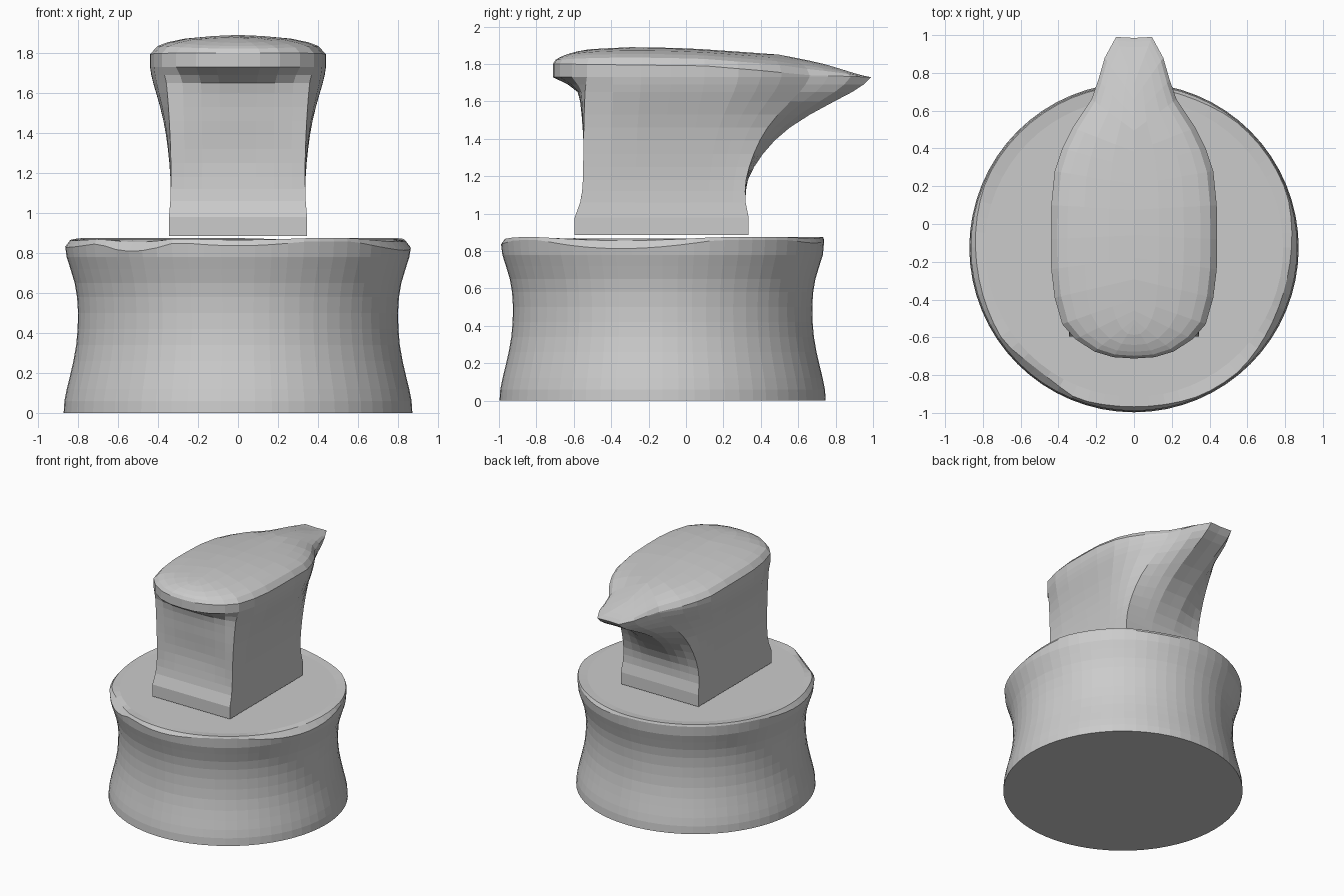
import bpy, bmesh, math

if "Cube" in bpy.data.objects:
    bpy.data.objects.remove(bpy.data.objects["Cube"])

grey = bpy.data.materials.new("plain_grey")
grey.diffuse_color = (0.6, 0.6, 0.6, 1)
grey.use_nodes = True
grey.node_tree.nodes["Principled BSDF"].inputs["Base Color"].default_value = grey.diffuse_color


def lerp_table(t, x):
    """Piecewise linear lookup in a list of (x, value)."""
    if x <= t[0][0]:
        return t[0][1]
    for (a, va), (b, vb) in zip(t, t[1:]):
        if x <= b:
            return va + (vb - va) * (x - a) / (b - a)
    return t[-1][1]


def loft(name, rings):
    """Skin a stack of closed rings and cap both ends."""
    bm = bmesh.new()
    vs = [[bm.verts.new(p) for p in r] for r in rings]
    n = len(rings[0])
    for a, b in zip(vs, vs[1:]):
        for i in range(n):
            j = (i + 1) % n
            bm.faces.new((a[i], a[j], b[j], b[i]))
    bm.faces.new(vs[0][::-1])
    bm.faces.new(vs[-1])
    bmesh.ops.remove_doubles(bm, verts=bm.verts, dist=0.0005)
    bmesh.ops.recalc_face_normals(bm, faces=bm.faces)
    me = bpy.data.meshes.new(name)
    bm.to_mesh(me)
    bm.free()
    me.materials.append(grey)
    ob = bpy.data.objects.new(name, me)
    bpy.context.collection.objects.link(ob)
    return ob


# stump: waisted drum with a worn, chipped top rim
CY, SEG = -0.125, 64
drum = [(0, .872), (.06, .868), (.12, .856), (.19, .839), (.26, .823), (.34, .809),
        (.42, .802), (.5, .80), (.58, .805), (.65, .817), (.72, .838), (.78, .857)]
chips = [(-90, 24, .022), (-15, 34, .045), (190, 34, .03), (232, 18, .05), (70, 18, .015)]


def chip(deg):
    c = 0
    for mid, half, depth in chips:
        d = abs((deg - mid + 180) % 360 - 180)
        if d < half:
            c = max(c, depth * math.cos(d / half * math.pi / 2))
    return c


def circle(r_fn, z_fn):
    out = []
    for i in range(SEG):
        d = 360 * i / SEG
        a = math.radians(d)
        out.append((r_fn(d) * math.cos(a), CY + r_fn(d) * math.sin(a), z_fn(d)))
    return out


rings = [circle(lambda d, r=r: r, lambda d, z=z: z) for z, r in drum]
rings.append(circle(lambda d: .864, lambda d: .858 - chip(d)))
rings.append(circle(lambda d: .858 - chip(d) * .7, lambda d: .874 - chip(d) * .4))
rings.append(circle(lambda d: .79, lambda d: .866))
loft("stump", rings)

# anvil: half outline as (waist x, waist y, rim x, rim y)
half = [(0, -.55, 0, -.712), (.09, -.55, .11, -.705), (.18, -.55, .21, -.675),
        (.27, -.55, .31, -.61), (.335, -.55, .38, -.53), (.335, -.4, .42, -.39),
        (.335, -.27, .438, -.24), (.335, -.12, .44, -.08), (.335, .02, .438, .1),
        (.335, .12, .42, .28), (.335, .19, .38, .40), (.335, .25, .325, .51),
        (.335, .31, .225, .66), (.25, .31, .19, .76), (.17, .31, .155, .88),
        (.1, .31, .095, .99), (0, .31, 0, .985)]
outline = half + [(-a, b, -c, d) for a, b, c, d in half[-2:0:-1]]

# height, foot flare, side/horn spread, front spread
levels = [(.885, 1, 0, 0), (.98, 1, 0, 0), (1.06, .35, 0, 0), (1.12, .12, .01, 0),
          (1.18, .03, .03, -.02), (1.25, 0, .08, -.05), (1.32, 0, .15, -.05),
          (1.39, 0, .24, -.02), (1.46, 0, .36, .02), (1.53, 0, .52, .05),
          (1.60, 0, .71, .1), (1.65, 0, .85, .18), (1.69, 0, .94, .5), (1.73, 0, 1, 1)]
rings = []
for z, flare, side, front in levels:
    ring = []
    for bx, by, tx, ty in outline:
        f = front if by < -.5 else side
        if by < -.5 and abs(bx) > .3:
            f = (front + side) / 2
        x = bx * (1 + .03 * flare)
        y = by + flare * (-.045 if by < -.5 else .025 if by > .3 else .03 * by)
        ring.append((x + (tx - bx) * f, y + (ty - by) * f, z))
    rings.append(ring)

# crowned face of the anvil, tapering into the horn
crown = [(-.71, 1.85), (-.6, 1.868), (-.5, 1.88), (-.3, 1.89), (0, 1.885), (.25, 1.868),
         (.5, 1.85), (.65, 1.82), (.75, 1.797), (.99, 1.732)]
rim = [(-.7, 1.8), (.1, 1.79), (.4, 1.765), (.66, 1.74), (.99, 1.73)]
for s, h in [(1, 0), (.92, .42), (.8, .63), (.6, .82), (.3, .95), (0, 1)]:
    ring = []
    for bx, by, tx, ty in outline:
        y = ty * (1 - .25 * (1 - s))
        z0 = lerp_table(rim, ty)
        ring.append((tx * s, y, z0 + (lerp_table(crown, y) - z0) * h))
    rings.append(ring)


def close_ridge(rings):
    """The last ring folds onto the centre line, so skin it without an end cap."""
    ob = loft("anvil", rings[:-1])
    bm = bmesh.new()
    bm.from_mesh(ob.data)
    # drop the flat cap, then skin down to the ridge
    cap = max(bm.faces, key=lambda f: len(f.verts) * 10 + f.calc_center_median().z)
    bmesh.ops.delete(bm, geom=[cap], context='FACES_ONLY')
    n = len(outline)
    a = [bm.verts.new(p) for p in rings[-2]]
    m = {}
    b = [m.setdefault(round(p[1], 4), None) or m.update({round(p[1], 4): bm.verts.new(p)})
         or m[round(p[1], 4)] for p in rings[-1]]
    for i in range(n):
        j = (i + 1) % n
        f = [a[i], a[j], b[j]] + ([b[i]] if b[i] is not b[j] else [])
        bm.faces.new(f)
    bmesh.ops.remove_doubles(bm, verts=bm.verts, dist=0.0005)
    bmesh.ops.recalc_face_normals(bm, faces=bm.faces)
    bm.to_mesh(ob.data)
    bm.free()


close_ridge(rings)
